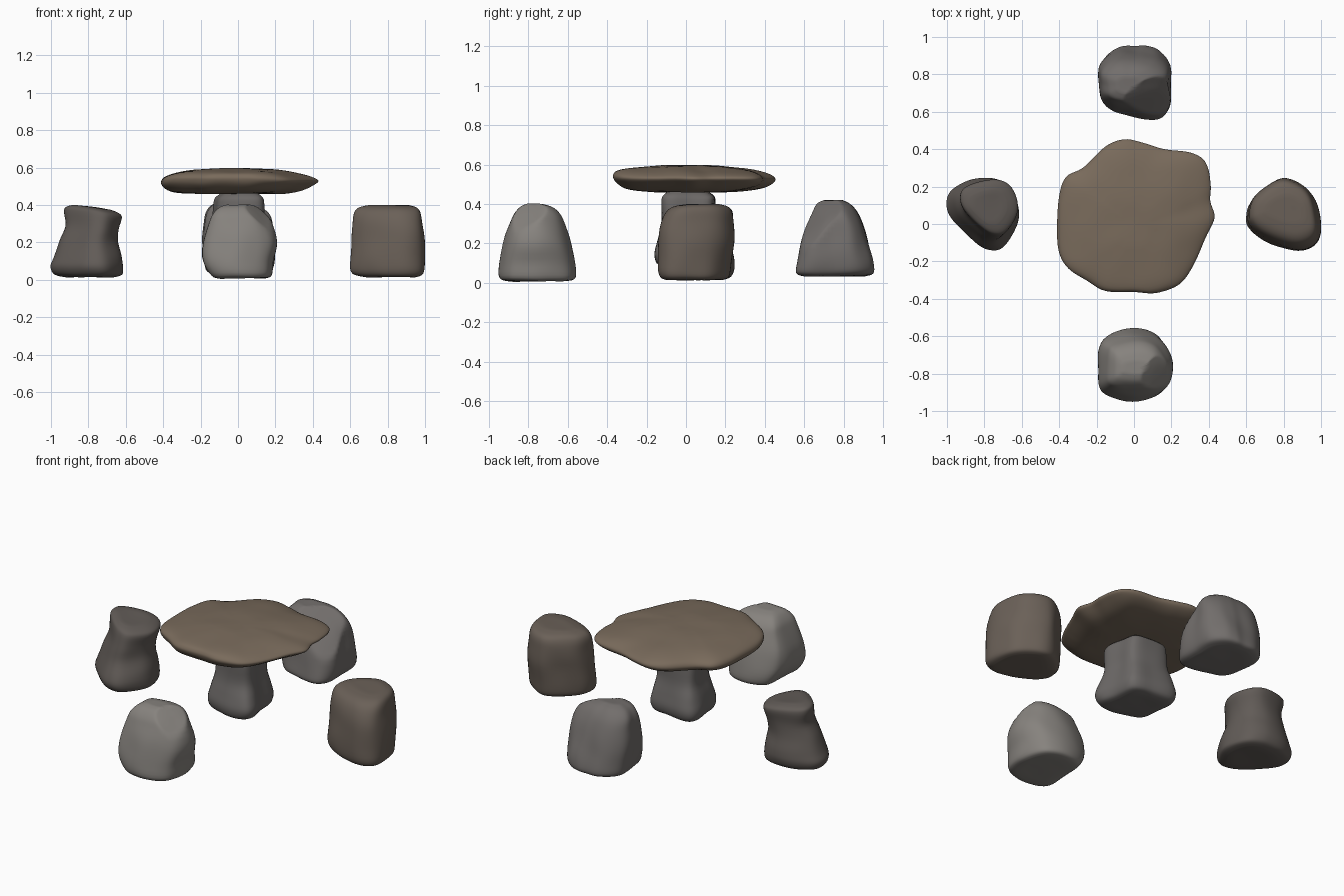
import bpy, bmesh, math
from mathutils import Vector, noise


def spline(pts, steps, closed):
    """Resample tuples of any size with a Catmull-Rom curve."""
    n, out = len(pts), []
    for i in range(n if closed else n - 1):
        q = [pts[(i + k) % n] if closed else pts[min(max(i + k, 0), n - 1)]
             for k in (-1, 0, 1, 2)]
        for s in range(steps):
            t = s / steps
            out.append(tuple(
                0.5 * (2 * b + (c - a) * t + (2 * a - 5 * b + 4 * c - d) * t * t
                       + (3 * b - a - 3 * c + d) * t ** 3)
                for a, b, c, d in zip(*q)))
    if not closed:
        out.append(tuple(pts[-1]))
    return out


def rock(name, color, plan, levels, tilt=(0, 0), chips=(), rough=0.008):
    """Loft a plan outline through (z, xmin, xmax, ymin, ymax) boxes."""
    ring = spline(plan, 5, True)
    lo = [min(p[k] for p in ring) for k in (0, 1)]
    hi = [max(p[k] for p in ring) for k in (0, 1)]
    unit = [[(p[k] - lo[k]) / (hi[k] - lo[k]) for k in (0, 1)] for p in ring]
    rows = spline(levels, 4, False)
    z0, z1 = levels[0][0], levels[-1][0]
    cx, cy = (levels[-1][1] + levels[-1][2]) / 2, (levels[-1][3] + levels[-1][4]) / 2
    # close both ends with shrinking rings
    def shrink(r, f):
        mx, my = (r[1] + r[2]) / 2, (r[3] + r[4]) / 2
        return (r[0], mx + (r[1] - mx) * f, mx + (r[2] - mx) * f,
                my + (r[3] - my) * f, my + (r[4] - my) * f)
    ends = (0.1, 0.4, 0.7)
    rows = ([shrink(rows[0], f) for f in ends] + rows
            + [shrink(rows[-1], f) for f in reversed(ends)])
    bm = bmesh.new()
    rings = []
    for z, xa, xb, ya, yb in rows:
        w = max(0, (z - z0) / (z1 - z0)) ** 3
        loop = []
        for u, v in unit:
            x, y = xa + (xb - xa) * u, ya + (yb - ya) * v
            p = Vector((x, y, z + w * ((x - cx) * tilt[0] + (y - cy) * tilt[1])))
            # flatten everything outside a chipped plane
            for co, no in chips:
                no = Vector(no).normalized()
                d = (p - Vector(co)).dot(no)
                if d > 0:
                    p -= no * d * 0.85
            nz = noise.noise_vector(p * 7) * rough
            nz.z *= 0.6
            loop.append(bm.verts.new(p + nz))
        rings.append(loop)
    n = len(unit)
    for a, b in zip(rings, rings[1:]):
        for i in range(n):
            j = (i + 1) % n
            bm.faces.new((a[i], a[j], b[j], b[i]))
    bm.faces.new(rings[0])
    bm.faces.new(rings[-1])
    bmesh.ops.recalc_face_normals(bm, faces=bm.faces)
    me = bpy.data.meshes.new(name)
    bm.to_mesh(me)
    bm.free()
    for f in me.polygons:
        f.use_smooth = True
    mat = bpy.data.materials.new(name + "_stone")
    mat.diffuse_color = (*color, 1)
    me.materials.append(mat)
    ob = bpy.data.objects.new(name, me)
    bpy.context.collection.objects.link(ob)
    return ob


# Table top: thin irregular slab
slab = [(.43, .03), (.41, .12), (.41, .21), (.38, .33), (.3, .38), (.15, .4), (.05, .43),
        (-.05, .45), (-.15, .41), (-.27, .3), (-.36, .25), (-.4, .15), (-.41, 0),
        (-.4, -.15), (-.35, -.24), (-.25, -.3), (-.15, -.36), (0, -.365), (.12, -.37),
        (.23, -.33), (.3, -.25), (.34, -.18), (.38, -.08)]
rock("table_top", (.19, .145, .105), slab,
     [(.46, -.24, .24, -.17, .22), (.467, -.33, .3, -.25, .31), (.48, -.375, .35, -.31, .39),
      (.505, -.405, .4, -.35, .44), (.53, -.41, .43, -.37, .45), (.553, -.39, .39, -.37, .42),
      (.573, -.33, .31, -.34, .35), (.588, -.23, .22, -.23, .23), (.597, -.1, .1, -.12, .1)],
     rough=.006)

# Pedestal: flared boulder under the slab
rock("pedestal", (.15, .14, .135),
     [(.15, 0), (.13, .12), (0, .15), (-.13, .15), (-.17, .1), (-.16, 0), (-.13, -.1),
      (0, -.15), (.13, -.15), (.17, -.1)],
     [(.085, -.12, .12, -.11, .13), (.1, -.16, .16, -.145, .175), (.15, -.175, .175, -.16, .19),
      (.22, -.16, .16, -.145, .175), (.3, -.135, .14, -.125, .155), (.4, -.13, .14, -.122, .15),
      (.44, -.12, .13, -.115, .145), (.47, -.08, .09, -.08, .1)])

# Left stool: waisted stone with a sloping seat
rock("left_stool", (.12, .105, .095),
     [(-1, .1), (-.97, .02), (-.87, -.08), (-.78, -.14), (-.7, -.13), (-.62, -.02),
      (-.61, .08), (-.65, .18), (-.72, .23), (-.8, .24), (-.9, .22), (-.98, .17)],
     [(.015, -.92, -.66, -.08, .19), (.03, -.98, -.615, -.12, .23), (.07, -1, -.61, -.14, .245),
      (.12, -.985, -.62, -.13, .24), (.2, -.96, -.64, -.09, .225), (.28, -.925, -.635, -.07, .23),
      (.35, -.93, -.62, -.06, .24), (.375, -.92, -.64, -.04, .225), (.388, -.88, -.68, 0, .18)],
     tilt=(-.12, 0))

# Right stool: blocky stone
rock("right_stool", (.145, .118, .097),
     [(.6, .03), (.62, .12), (.7, .2), (.8, .25), (.9, .21), (.97, .13), (1, 0),
      (.98, -.1), (.9, -.14), (.78, -.12), (.68, -.07), (.62, -.02)],
     [(.015, .68, .95, -.1, .18), (.03, .615, .985, -.13, .215), (.08, .6, .995, -.145, .23),
      (.2, .607, 1, -.14, .245), (.3, .615, .985, -.125, .245), (.36, .625, .975, -.1, .235),
      (.388, .65, .955, -.06, .21), (.4, .7, .92, 0, .16)])

# Front stool: domed stone, chipped on its right shoulder
rock("front_stool", (.24, .225, .208),
     [(-.18, -.65), (-.15, -.59), (-.06, -.555), (.05, -.555), (.14, -.59), (.19, -.66),
      (.21, -.75), (.19, -.86), (.14, -.91), (.05, -.935), (-.04, -.94), (-.13, -.92),
      (-.18, -.87), (-.185, -.76)],
     [(.008, -.1, .15, -.9, -.6), (.025, -.14, .18, -.945, -.56), (.1, -.185, .19, -.945, -.565),
      (.2, -.185, .21, -.925, -.585), (.3, -.155, .18, -.895, -.615), (.35, -.135, .165, -.875, -.64),
      (.385, -.1, .14, -.84, -.68), (.4, -.06, .1, -.8, -.73)],
     chips=[((.1, -.77, .365), (.6, -.35, .72))])

# Back stool: taller stone with a large sloping facet
rock("back_stool", (.17, .157, .15),
     [(-.19, .85), (-.15, .91), (-.08, .945), (0, .945), (.06, .945), (.13, .92), (.19, .85),
      (.19, .74), (.195, .63), (.15, .57), (.06, .56), (-.05, .585), (-.13, .61),
      (-.18, .66), (-.19, .75)],
     [(.035, -.13, .15, .6, .91), (.05, -.165, .185, .56, .95), (.1, -.18, .2, .56, .95),
      (.2, -.19, .2, .58, .925), (.3, -.185, .19, .605, .895), (.36, -.175, .165, .63, .865),
      (.4, -.145, .11, .65, .83), (.42, -.1, .05, .69, .79)],
     chips=[((.08, .74, .375), (.45, -.6, .66))])
